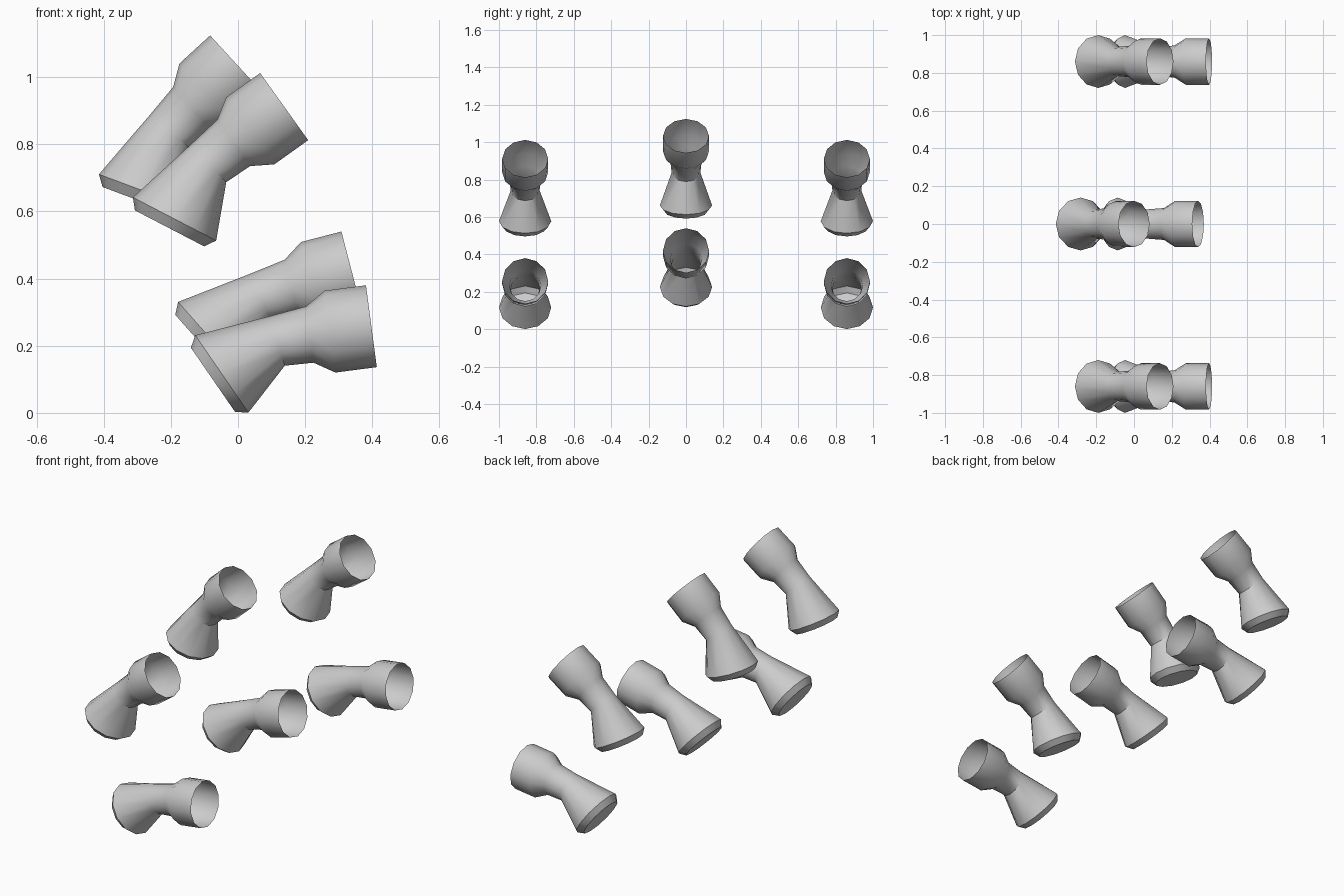
import bpy, bmesh
from math import radians, cos, sin, pi
from mathutils import Vector

if "Cube" in bpy.data.objects:
    bpy.data.objects.remove(bpy.data.objects["Cube"])

SIDES = 12
# Side profile: the two ends of each ring (x, z), from the cup rim to the end cap
RINGS = [
    ((0, 0), (.143, -.2)),               # open rim
    ((-.101, -.072), (.042, -.272)),     # cup base
    ((-.128, -.139), (-.030, -.277)),    # neck
    ((-.209, -.215), (-.101, -.325)),    # bend
    ((-.379, -.370), (-.131, -.499)),    # flared end
    ((-.373, -.409), (-.167, -.516)),    # end cap
]


def bent_nozzle(name, x, y, z, tilt):
    """Hollow bent tube, open at the cup and capped at the flared end."""
    bm = bmesh.new()
    loops = []
    for a, b in RINGS:
        a, b = Vector((a[0], 0, a[1])), Vector((b[0], 0, b[1]))
        mid, half = (a + b) / 2, (a - b) / 2
        side = Vector((0, half.length, 0))
        loops.append([bm.verts.new(mid + half * cos(t) + side * sin(t))
                      for t in (2 * pi * i / SIDES for i in range(SIDES))])
    for p, q in zip(loops, loops[1:]):
        for i in range(SIDES):
            j = (i + 1) % SIDES
            bm.faces.new((p[i], p[j], q[j], q[i]))
    bm.faces.new(loops[-1])
    bmesh.ops.recalc_face_normals(bm, faces=bm.faces)
    # The cap must face away from the tube
    bm.faces.ensure_lookup_table()
    cap = bm.faces[-1]
    if cap.normal.dot(Vector((-.46, 0, -.89))) < 0:
        bmesh.ops.reverse_faces(bm, faces=bm.faces)
    mesh = bpy.data.meshes.new(name)
    bm.to_mesh(mesh)
    bm.free()
    obj = bpy.data.objects.new(name, mesh)
    bpy.context.collection.objects.link(obj)
    obj.location = (x, y, z)
    obj.rotation_euler.y = -radians(tilt)
    bpy.ops.object.select_all(action='DESELECT')
    obj.select_set(True)
    bpy.context.view_layer.objects.active = obj
    bpy.ops.object.shade_smooth_by_angle(angle=radians(32))


# Two rows: outer pair on both sides, plus a raised middle one
for row, outer, middle in (
        ("upper", (.066, 1.012, 0), (-.083, 1.124, 7)),
        ("lower", (.381, .380, -28), (.308, .540, -21))):
    for side, y in (("front", -.86), ("back", .86)):
        bent_nozzle(f"{row}_{side}_nozzle", outer[0], y, outer[1], outer[2])
    bent_nozzle(f"{row}_middle_nozzle", middle[0], 0, middle[1], middle[2])
